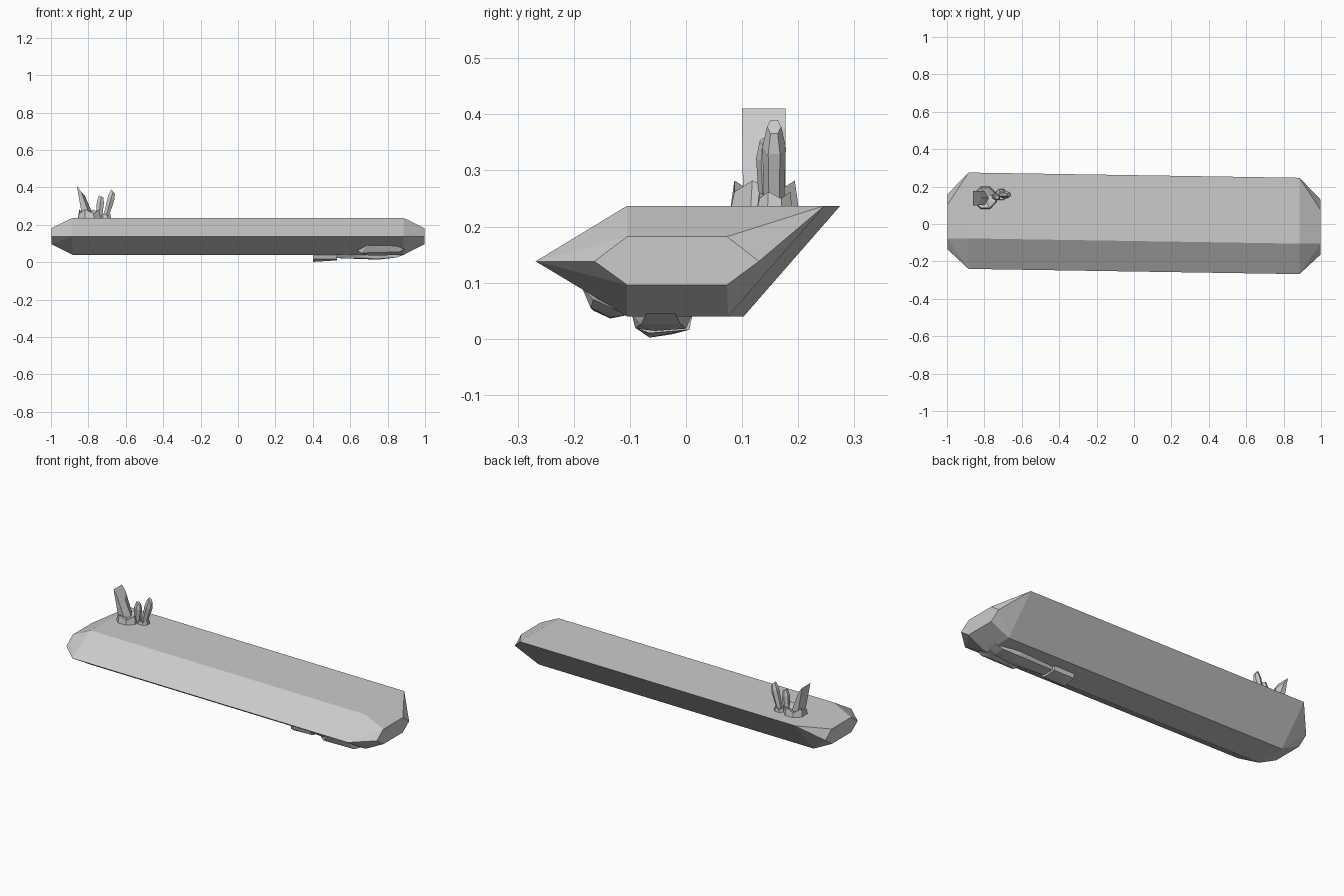
import bpy, bmesh, math
from mathutils import Vector

if "Cube" in bpy.data.objects:
    bpy.data.objects.remove(bpy.data.objects["Cube"])


def loft(name, rings):
    """Skin equal-length rings of points and cap both ends."""
    bm = bmesh.new()
    vs = [[bm.verts.new(p) for p in r] for r in rings]
    n = len(rings[0])
    for a, b in zip(vs, vs[1:]):
        for i in range(n):
            j = (i + 1) % n
            bm.faces.new((a[i], a[j], b[j], b[i]))
    bm.faces.new(vs[0])
    bm.faces.new(vs[-1])
    bmesh.ops.recalc_face_normals(bm, faces=bm.faces)
    return finish(name, bm)


def finish(name, bm):
    me = bpy.data.meshes.new(name)
    bm.to_mesh(me)
    bm.free()
    ob = bpy.data.objects.new(name, me)
    bpy.context.collection.objects.link(ob)
    return ob


def hull(name, pts):
    bm = bmesh.new()
    for p in pts:
        bm.verts.new(p)
    res = bmesh.ops.convex_hull(bm, input=bm.verts)
    junk = [v for v in set(res["geom_interior"] + res["geom_unused"])
            if isinstance(v, bmesh.types.BMVert)]
    bmesh.ops.delete(bm, geom=junk, context='VERTS')
    bmesh.ops.dissolve_limit(bm, angle_limit=0.02, verts=bm.verts, edges=bm.edges)
    return finish(name, bm)


def crystal(name, base, tip, ry, rx, slant, sides=6):
    """Leaning prism with a slanted cut top; slant lowers the +x side."""
    base, tip = Vector(base), Vector(tip)
    rings = []
    for c, k, s in ((base, 0.85, 0), (base.lerp(tip, 0.75), 1.0, slant), (tip, 0.6, slant)):
        ring = []
        for i in range(sides):
            a = 2 * math.pi * i / sides + math.pi / 2
            u = math.cos(a)
            ring.append(c + Vector((u * rx * k, math.sin(a) * ry * k, -u * s)))
        rings.append(ring)
    return loft(name, rings)


def jagged_base(name, cx, cy, r, low, high):
    """Broken rock collar with uneven rim."""
    def ring(k, zs):
        return [(cx + r * k * math.cos(i * math.pi / 4 + 0.4),
                 cy + r * k * math.sin(i * math.pi / 4 + 0.4), zs[i % 2]) for i in range(8)]
    return loft(name, [ring(1, (0.23, 0.23)), ring(0.88, (low, high)), ring(0.4, (low, low))])


# Long rock body: five-sided section with chamfered ends, slightly skewed in y
big = [(-0.268, 0.138), (-0.105, 0.237), (0.247, 0.237), (0.075, 0.04), (-0.105, 0.04)]
cap = [(-0.163, 0.138), (-0.105, 0.182), (0.073, 0.182), (0.13, 0.138), (0.073, 0.096), (-0.105, 0.096)]
body = []
for end, shift in ((1, 0), (-1, 0.028)):
    body += [(end * 0.885, y + shift, z) for y, z in big]
    body += [(end * 0.998, y + shift, z) for y, z in cap]
hull("rock_body", body)

# Crystal cluster on top
jagged_base("large_crystal_base", -0.795, 0.14, 0.066, 0.262, 0.282)
jagged_base("small_crystal_base", -0.71, 0.158, 0.034, 0.25, 0.262)
loft("large_crystal", [
    [(x, y, z) for x, y, z in ((-0.83, 0.105, 0.23), (-0.83, 0.175, 0.23), (-0.785, 0.177, 0.23),
                               (-0.765, 0.14, 0.23), (-0.785, 0.102, 0.23))],
    [(x, y, z) for x, y, z in ((-0.862, 0.10, 0.41), (-0.862, 0.177, 0.41), (-0.838, 0.177, 0.375),
                               (-0.818, 0.14, 0.355), (-0.838, 0.10, 0.375))]])
crystal("middle_crystal", (-0.745, 0.146, 0.23), (-0.732, 0.142, 0.352), 0.018, 0.022, 0.006)
crystal("outer_crystal", (-0.71, 0.157, 0.23), (-0.668, 0.157, 0.378), 0.021, 0.019, 0.014)

# Hanging rock lumps under the body
hull("lower_rock_short", [
    (x, y, z) for x, e in ((0.40, 0), (0.53, 1)) for y, z in (
        (-0.095, 0.045), (-0.088, 0.018), (-0.065, 0.002 + e * 0.008),
        (-0.025, 0.008 + e * 0.006), (0.006, 0.016), (0.012, 0.045))])
hull("lower_rock_long", [
    (0.53, -0.09, 0.045), (0.53, 0.0, 0.045), (0.53, -0.075, 0.022), (0.53, -0.01, 0.024),
    (0.75, -0.09, 0.018), (0.75, -0.055, 0.014), (0.75, 0.0, 0.018), (0.75, -0.097, 0.045),
    (0.75, 0.012, 0.045), (0.85, -0.08, 0.026), (0.85, -0.01, 0.026),
    (0.90, -0.07, 0.045), (0.90, -0.02, 0.045)])
# Lump on the sloping front underside
hull("slope_rock", [
    (0.635, -0.155, 0.062), (0.69, -0.185, 0.09), (0.84, -0.185, 0.09), (0.89, -0.165, 0.07),
    (0.66, -0.165, 0.05), (0.86, -0.17, 0.055), (0.70, -0.135, 0.036), (0.84, -0.135, 0.038),
    (0.68, -0.105, 0.042), (0.86, -0.105, 0.042), (0.76, -0.12, 0.1)])
